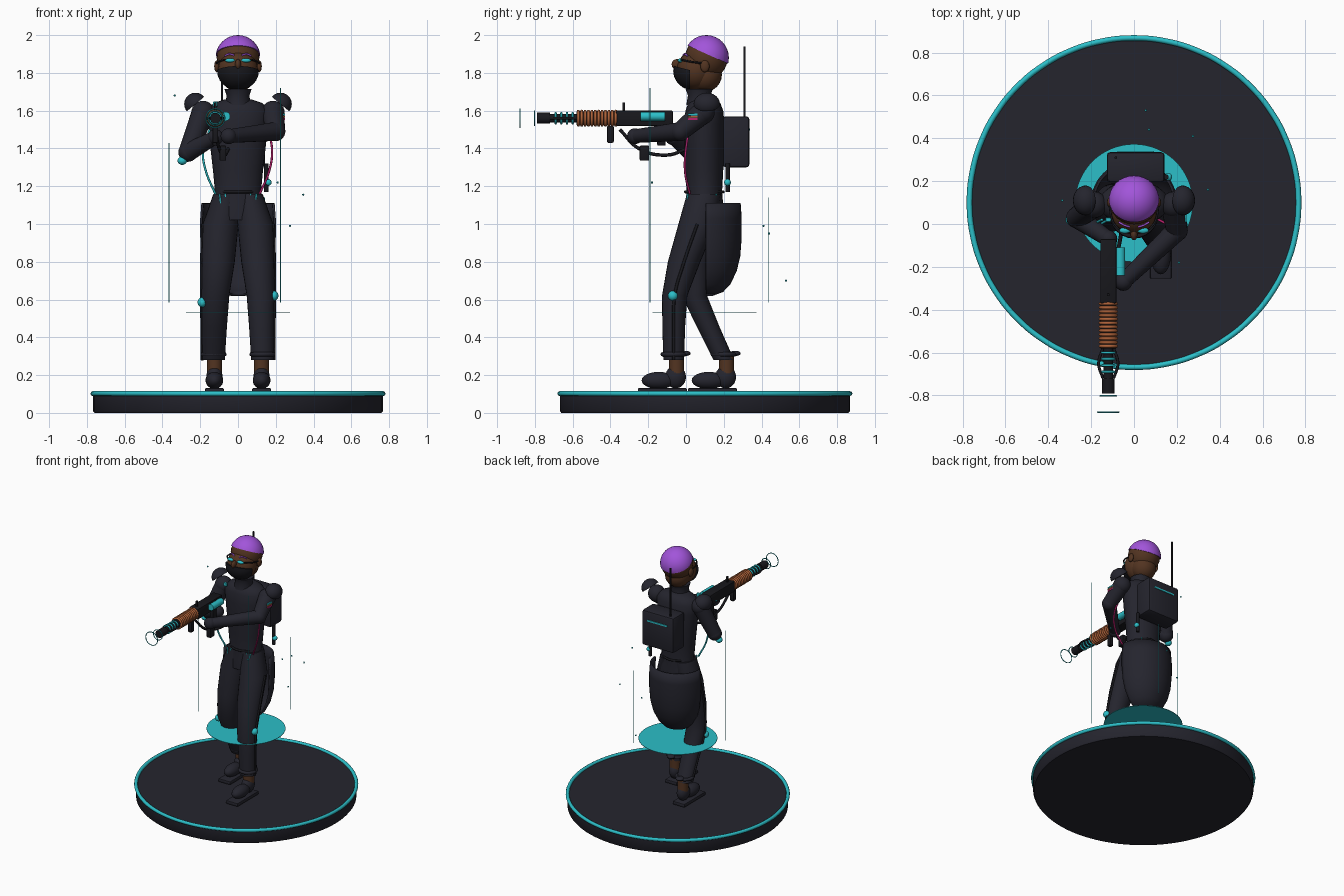
import bpy, bmesh, math
from mathutils import Matrix, Vector

start_cube = bpy.data.objects.get("Cube")
if start_cube:
    bpy.data.objects.remove(start_cube, do_unlink=True)


def material(name, r, g, b):
    m = bpy.data.materials.new(name)
    m.use_nodes = True
    m.diffuse_color = (r, g, b, 1)
    shader = next(n for n in m.node_tree.nodes if n.type == "BSDF_PRINCIPLED")
    shader.inputs["Base Color"].default_value = (r, g, b, 1)
    return m


CLOTH = material("dark cloth", .018, .018, .027)
BLACK = material("black metal", .009, .009, .012)
CYAN = material("glowing cyan", .025, .52, .58)
PURPLE = material("purple hair", .36, .09, .7)
SKIN = material("brown skin", .085, .034, .015)
COPPER = material("copper coil", .42, .12, .04)
MAGENTA = material("magenta cable", .5, .015, .16)


def finish(bm, name, mat, angle=40):
    bmesh.ops.recalc_face_normals(bm, faces=bm.faces)
    mesh = bpy.data.meshes.new(name)
    bm.to_mesh(mesh)
    bm.free()
    mesh.materials.append(mat)
    ob = bpy.data.objects.new(name, mesh)
    bpy.context.collection.objects.link(ob)
    bpy.ops.object.select_all(action="DESELECT")
    ob.select_set(True)
    bpy.context.view_layer.objects.active = ob
    bpy.ops.object.shade_smooth_by_angle(angle=math.radians(angle))
    return ob


def ball(name, at, size, mat, cuts=(), segs=24):
    """Ellipsoid; each cut (point, normal) removes the side the normal points to."""
    bm = bmesh.new()
    place = Matrix.Translation(at) @ Matrix.Diagonal((*size, 1))
    bmesh.ops.create_uvsphere(bm, u_segments=segs, v_segments=segs // 2, radius=1, matrix=place)
    for point, normal in cuts:
        geom = bm.verts[:] + bm.edges[:] + bm.faces[:]
        cut = bmesh.ops.bisect_plane(bm, geom=geom, plane_co=point, plane_no=normal, clear_outer=True)
        rim = [e for e in cut["geom_cut"] if isinstance(e, bmesh.types.BMEdge)]
        bmesh.ops.edgeloop_fill(bm, edges=rim)
    return finish(bm, name, mat)


def box(name, at, size, mat, bevel=.006):
    bm = bmesh.new()
    bmesh.ops.create_cube(bm, size=1, matrix=Matrix.Translation(at) @ Matrix.Diagonal((*size, 1)))
    if bevel:
        bmesh.ops.bevel(bm, geom=bm.edges[:], offset=bevel, segments=2, affect="EDGES", profile=.5)
    return finish(bm, name, mat)


def rod(name, a, b, r, mat, r2=None, segs=20):
    a, b = Vector(a), Vector(b)
    bm = bmesh.new()
    turn = (b - a).to_track_quat("Z", "Y").to_matrix().to_4x4()
    bmesh.ops.create_cone(bm, cap_ends=True, segments=segs, radius1=r, radius2=r if r2 is None else r2,
                          depth=(b - a).length, matrix=Matrix.Translation((a + b) / 2) @ turn)
    return finish(bm, name, mat)


def loft(name, rings, mat, segs=24):
    """Skin over level ellipses given as x, y, z, x radius, y radius."""
    bm = bmesh.new()
    loops = []
    for x, y, z, rx, ry in rings:
        angles = [math.tau * i / segs for i in range(segs)]
        loops.append([bm.verts.new((x + rx * math.cos(t), y + ry * math.sin(t), z)) for t in angles])
    for lo, hi in zip(loops, loops[1:]):
        for i in range(segs):
            j = (i + 1) % segs
            bm.faces.new((lo[i], lo[j], hi[j], hi[i]))
    bm.faces.new(loops[0])
    bm.faces.new(loops[-1])
    return finish(bm, name, mat)


def tube(name, points, r, mat, closed=False):
    """Round cable through the points."""
    curve = bpy.data.curves.new(name, "CURVE")
    curve.dimensions = "3D"
    curve.bevel_depth, curve.bevel_resolution, curve.resolution_u = r, 2, 6
    curve.use_fill_caps = True
    spline = curve.splines.new("BEZIER")
    spline.bezier_points.add(len(points) - 1)
    for bp, p in zip(spline.bezier_points, points):
        bp.co = p
        bp.handle_left_type = bp.handle_right_type = "AUTO"
    spline.use_cyclic_u = closed
    ob = bpy.data.objects.new(name, curve)
    bpy.context.collection.objects.link(ob)
    curve.materials.append(mat)
    bpy.ops.object.select_all(action="DESELECT")
    ob.select_set(True)
    bpy.context.view_layer.objects.active = ob
    bpy.ops.object.convert(target="MESH")
    bpy.ops.object.shade_smooth()


def hoop(name, at, radius, r, mat, axis="Z", count=16):
    pts = []
    for i in range(count):
        u, v = radius * math.cos(math.tau * i / count), radius * math.sin(math.tau * i / count)
        pts.append(Vector(at) + Vector((u, v, 0) if axis == "Z" else (u, 0, v)))
    tube(name, pts, r, mat, True)


# Display base and floating disc
loft("base", [(0, .1, z, r, r) for z, r in ((0, .76), (.01, .768), (.1, .768))], CLOTH, 96)
hoop("base_rim", (0, .1, .102), .768, .013, CYAN, count=32)
loft("halo_disc", [(0, .098, z, .275, .275) for z in (.528, .531)], CYAN, 64)

# Legs, boots and knee lights; the left foot leads
paths = {"left": (1, (.06, -.01, -.06, -.065, -.065)), "right": (-1, (.09, .05, .045, .12, .2))}
for side, (s, ys) in paths.items():
    shape = zip((1, .8, .62, .45, .28), ys, (.092, .105, .12, .125, .13),
                (.095, .088, .074, .066, .06), (.1, .086, .067, .06, .055))
    rings = [(s * x, y, z, rx, ry) for z, y, x, rx, ry in shape]
    loft(side + "_trouser", [(s * .06, .095, 1.16, .07, .09)] + rings, CLOTH)
    tube(side + "_leg_piping", [(x + s * rx, y, z) for x, y, z, rx, ry in rings], .008, BLACK)
    foot_x, foot_y = s * .125, ys[-1] + .015
    hoop(side + "_cuff", (s * .13, ys[-1], .31), .058, .012, CLOTH)
    ball(side + "_cuff_buckle", (s * .13, ys[-1] + .06, .315), (.03, .03, .014), CLOTH)
    rod(side + "_ankle", (foot_x, foot_y, .2), (foot_x, foot_y, .3), .04, SKIN)
    ball(side + "_boot_heel", (foot_x, foot_y - .005, .19), (.043, .055, .06), CLOTH)
    ball(side + "_boot_toe", (foot_x, foot_y - .095, .172), (.047, .09, .045), CLOTH)
    box(side + "_boot_sole", (foot_x, foot_y - .075, .118), (.1, .26, .026), CLOTH)
    knee = rings[2]
    ball(side + "_knee_light", (s * .19, knee[1] - .01, .62 if s > 0 else .585), (.024, .026, .026), CYAN)

# Open coat tail wrapping the back of the hips
bm = bmesh.new()
rows = []
for z, k in ((1.11, .97), (1.03, 1), (.93, 1), (.83, .96), (.75, .86), (.68, .68), (.64, .48), (.62, .2)):
    turns = [math.pi * i / 24 for i in range(25)]
    rows.append([bm.verts.new((.2 * k * math.cos(t), .105 + .19 * k * math.sin(t), z)) for t in turns])
for lo, hi in zip(rows, rows[1:]):
    for i in range(24):
        bm.faces.new((lo[i], lo[i + 1], hi[i + 1], hi[i]))
tail = finish(bm, "coat_tail", CLOTH)
tail.modifiers.new("thickness", "SOLIDIFY").thickness = .012

# Torso, collar and neck
loft("torso", [(0, .097, z, rx, ry) for z, rx, ry in (
    (1.02, .14, .1), (1.1, .135, .1), (1.17, .122, .094), (1.28, .132, .1), (1.42, .148, .105),
    (1.53, .16, .107), (1.6, .165, .1), (1.64, .13, .085), (1.66, .07, .06))], CLOTH)
loft("collar", [(0, .07, z, r, r) for z, r in ((1.63, .068), (1.68, .06), (1.715, .072))], CLOTH)
hoop("belt", (0, .097, 1.17), .1, .008, BLACK)
for s in (1, -1):
    for x in (.06, .09):
        rod("waist_light", (s * x, .01, 1.1), (s * (x + .008), .008, 1.16), .005, CYAN)
box("chest_light", (-.12, .02, 1.635), (.025, .02, .025), CYAN, .003)
tube("magenta_cable", [(.15, .02, 1.52), (.18, .0, 1.4), (.165, -.005, 1.28), (.115, .02, 1.16)], .006, MAGENTA)
tube("cyan_cable", [(-.15, .02, 1.5), (-.185, .0, 1.38), (-.17, -.005, 1.28), (-.12, .02, 1.16)], .006, CYAN)

# Head, mask, hair and eyewear
skull, jaw = (0, .108, 1.88), (0, .05, 1.815)
ball("skull", skull, (.113, .113, .115), SKIN)
ball("jaw", jaw, (.106, .1, .105), SKIN)
ball("nape", (0, .1, 1.79), (.09, .09, .09), SKIN)
ball("nose", (0, -.048, 1.845), (.016, .028, .028), SKIN)
ball("mask", (0, .045, 1.81), (.114, .113, .104), BLACK, [((0, 0, 1.82), (0, .25, 1)), ((0, .02, 0), (0, 1, 0))])
ball("hair", skull, (.119, .119, .12), PURPLE, [((0, .02, 1.94), (0, -.45, -1))], 32)
for s in (1, -1):
    ball("eye_lens", (s * .042, -.03, 1.866), (.027, .014, .011), CYAN)
    tube("brow", [(s * .02, -.014, 1.893), (s * .045, -.006, 1.9), (s * .07, .008, 1.89)], .005, PURPLE)
    tube("glasses_arm", [(s * .07, -.026, 1.87), (s * .098, .01, 1.862), (s * .115, .09, 1.85)], .005, BLACK)
    ball("ear", (s * .112, .1, 1.835), (.014, .024, .032), SKIN)

# Arms, gloves and shoulder guards
arms = {"left": ((.185, .09, 1.59), (.2, -.03, 1.49), (-.05, -.27, 1.465)),
        "right": ((-.185, .09, 1.59), (-.265, .03, 1.38), (-.12, -.07, 1.46))}
for side, (shoulder, elbow, hand) in arms.items():
    s = 1 if side == "left" else -1
    rod(side + "_upper_arm", shoulder, elbow, .06, CLOTH, .05)
    rod(side + "_forearm", elbow, hand, .05, CLOTH, .036)
    for part, at, r in (("shoulder", shoulder, .062), ("elbow", elbow, .051), ("glove", hand, .042)):
        ball(side + "_" + part, at, (r, r, r), CLOTH)
    middle = (s * .225, .11, 1.635)
    ball(side + "_shoulder_guard", middle, (.06, .07, .06), CLOTH, [(middle, (-.64 * s, 0, -.77))])
ball("right_elbow_light", (-.295, .02, 1.335), (.025, .025, .022), CYAN)
for i, mat in enumerate((CYAN, COPPER, MAGENTA)):
    box("arm_patch", (.243, .035, 1.58 - i * .012), (.009, .05, .01), mat, 0)

# Backpack, antenna and hanging charm
box("backpack", (.008, .265, 1.435), (.27, .14, .27), CLOTH, .015)
box("backpack_light", (.008, .336, 1.5), (.17, .008, .012), CYAN, 0)
rod("antenna", (-.085, .31, 1.55), (-.085, .31, 1.94), .006, BLACK)
rod("charm_cord", (.15, .22, 1.17), (.15, .22, 1.32), .012, BLACK)
ball("charm", (.16, .22, 1.22), (.018, .018, .018), CYAN)

# Rifle
gx, gz = -.12, 1.56


def barrel(name, y1, y2, r, mat):
    rod(name, (gx, y1, gz), (gx, y2, gz), r, mat)


box("receiver", (gx, -.22, gz), (.075, .3, .08), BLACK)
barrel("coil_core", -.58, -.36, .036, BLACK)
for i in range(12):
    hoop("coil_turn", (gx, -.372 - i * .018, gz), .037, .008, COPPER, "Y", 12)
barrel("barrel", -.74, -.57, .022, BLACK)
for y in (-.6, -.63, -.66, -.69):
    hoop("barrel_light", (gx, y, gz), .028, .006, CYAN, "Y", 12)
for s in (1, -1):
    tube("barrel_guard", [(gx + s * .025, -.58, gz), (gx + s * .045, -.65, gz), (gx + s * .025, -.72, gz)], .007, BLACK)
barrel("muzzle", -.79, -.72, .029, BLACK)
hoop("inner_pulse_ring", (gx, -.802, gz), .038, .003, CYAN, "Y")
hoop("outer_pulse_ring", (gx, -.878, gz), .05, .003, CYAN, "Y")
rod("energy_cell", (-.065, -.24, 1.57), (-.065, -.11, 1.57), .024, CYAN)
box("rear_sight", (gx, -.33, 1.62), (.012, .014, .045), BLACK, .002)
box("front_grip", (gx, -.4, 1.475), (.03, .035, .09), BLACK)
box("trigger_grip", (gx, -.13, 1.47), (.03, .045, .11), BLACK)
box("magazine", (gx + .04, -.22, 1.375), (.035, .05, .08), BLACK)
tube("sling", [(gx, -.35, 1.5), (gx + .02, -.25, 1.4), (gx + .05, -.1, 1.365), (gx + .07, .01, 1.4)], .009, BLACK)

# Light streaks and drifting sparks
for x, y, top in ((-.365, .04, 1.43), (.225, -.19, 1.72), (.14, .435, 1.14)):
    rod("light_streak", (x, y, .585), (x, y, top), .002, CYAN, segs=6)
for at in ((.345, .16, 1.155), (.275, .41, .99), (.055, .53, .7), (-.335, .11, 1.68), (.21, -.18, 1.22), (.07, .44, .95)):
    ball("spark", at, (.006, .006, .006), CYAN, segs=8)
